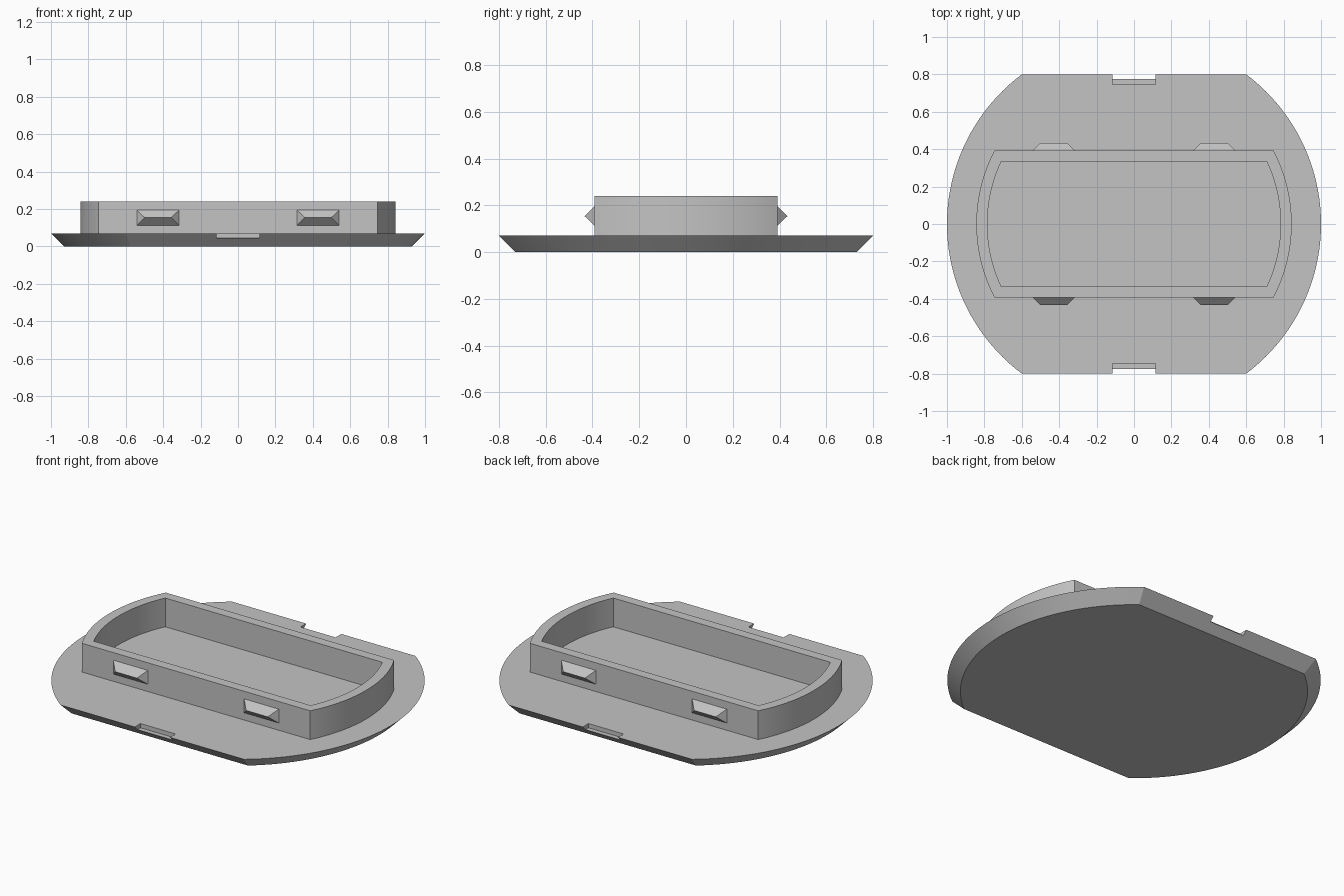
import bpy
import bmesh
import math

if "Cube" in bpy.data.objects:
    bpy.data.objects.remove(bpy.data.objects["Cube"])

grey = bpy.data.materials.new("light_grey")
grey.diffuse_color = (0.55, 0.55, 0.55, 1)
grey.use_nodes = True
grey.node_tree.nodes["Principled BSDF"].inputs["Base Color"].default_value = grey.diffuse_color

BASE_TOP, RIM_TOP, WALL_Y = 0.07, 0.24, 0.392


def outline(radius, half_depth, steps=40):
    """Circle with its front and back cut flat."""
    a = math.asin(half_depth / radius)
    right = [(radius * math.cos(t), radius * math.sin(t))
             for t in (-a + 2 * a * i / steps for i in range(steps + 1))]
    return right + [(-x, -y) for x, y in right]


def make_object(name, bm):
    bmesh.ops.recalc_face_normals(bm, faces=bm.faces)
    mesh = bpy.data.meshes.new(name)
    bm.to_mesh(mesh)
    bm.free()
    mesh.materials.append(grey)
    obj = bpy.data.objects.new(name, mesh)
    bpy.context.collection.objects.link(obj)
    return obj


def activate(obj):
    bpy.ops.object.select_all(action='DESELECT')
    obj.select_set(True)
    bpy.context.view_layer.objects.active = obj


def smooth(obj):
    activate(obj)
    bpy.ops.object.shade_smooth_by_angle(angle=math.radians(25))


def loop(bm, points, z):
    return [bm.verts.new((x, y, z)) for x, y in points]


def bridge(bm, a, b):
    n = len(a)
    for i in range(n):
        j = (i + 1) % n
        bm.faces.new((a[i], a[j], b[j], b[i]))


# Base plate, bevelled inward towards the bottom
bm = bmesh.new()
low = loop(bm, outline(0.93, 0.73), 0)
high = loop(bm, outline(1.0, 0.8), BASE_TOP)
bridge(bm, low, high)
bm.faces.new(low)
bm.faces.new(high)
base = make_object("base_plate", bm)

# Shallow pry notches in the front and back edges
for side in (-1, 1):
    bm = bmesh.new()
    bmesh.ops.create_cube(bm, size=1)
    for v in bm.verts:
        v.co = (v.co.x * 0.23, side * 0.797 + v.co.y * 0.10, 0.095 + v.co.z * 0.10)
    cutter = make_object("notch_cutter", bm)
    cutter.hide_render = True
    activate(base)
    mod = base.modifiers.new("notch", 'BOOLEAN')
    mod.operation = 'DIFFERENCE'
    mod.solver = 'EXACT'
    mod.object = cutter
    bpy.ops.object.modifier_apply(modifier=mod.name)
    bpy.data.objects.remove(cutter)
smooth(base)

# Upright rim wall, open in the middle
bm = bmesh.new()
outer, inner = outline(0.843, WALL_Y), outline(0.784, 0.334)
rings = [loop(bm, p, z) for p, z in ((outer, BASE_TOP - 0.01), (outer, RIM_TOP),
                                     (inner, RIM_TOP), (inner, BASE_TOP - 0.01))]
for i in range(4):
    bridge(bm, rings[i], rings[(i + 1) % 4])
smooth(make_object("rim_wall", bm))

# Four wedge-shaped snap clips on the long walls
for side, row in ((-1, "front"), (1, "back")):
    for cx, end in ((-0.428, "left"), (0.428, "right")):
        bm = bmesh.new()
        y = side * WALL_Y
        foot = [bm.verts.new((cx + dx, y, z)) for dx, z in
                ((-0.113, 0.113), (0.113, 0.113), (0.113, 0.195), (-0.113, 0.195))]
        ridge = [bm.verts.new((cx + dx, side * 0.434, 0.154)) for dx in (-0.071, 0.071)]
        bm.faces.new(foot)
        bm.faces.new((foot[0], foot[1], ridge[1], ridge[0]))
        bm.faces.new((foot[2], foot[3], ridge[0], ridge[1]))
        bm.faces.new((foot[1], foot[2], ridge[1]))
        bm.faces.new((foot[3], foot[0], ridge[0]))
        make_object(f"snap_clip_{row}_{end}", bm)
